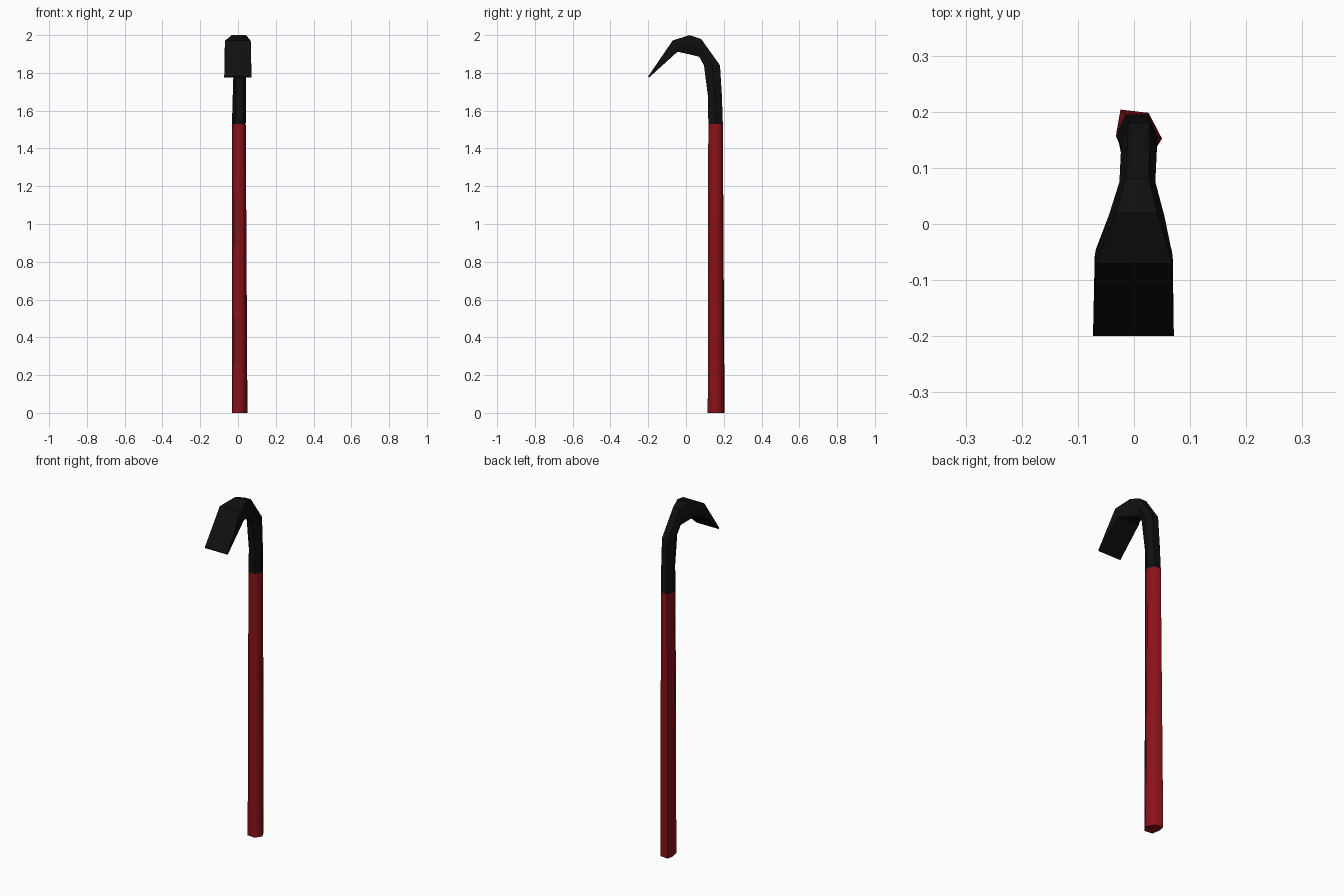
import bpy, bmesh, math

if "Cube" in bpy.data.objects:
    bpy.data.objects.remove(bpy.data.objects["Cube"])


def material(name, rgb):
    m = bpy.data.materials.new(name)
    m.diffuse_color = (*rgb, 1)
    m.use_nodes = True
    m.node_tree.nodes["Principled BSDF"].inputs["Base Color"].default_value = m.diffuse_color
    return m


def ring(outer, inner, left, right, flat):
    """Six-sided section: outer and inner (y, z), x limits, width share of the flats."""
    cx, h = (left + right) / 2, (right - left) / 2 * flat
    my, mz = (outer[0] + inner[0]) / 2, (outer[1] + inner[1]) / 2
    return [(right, my, mz), (cx + h, *outer), (cx - h, *outer),
            (left, my, mz), (cx - h, *inner), (cx + h, *inner)]


def loft(name, rings, mat):
    bm = bmesh.new()
    loops = [[bm.verts.new(p) for p in r] for r in rings]
    for a, b in zip(loops, loops[1:]):
        for i in range(6):
            j = (i + 1) % 6
            bm.faces.new((a[i], a[j], b[j], b[i]))
    bm.faces.new(loops[0])
    bm.faces.new(loops[-1])
    bmesh.ops.recalc_face_normals(bm, faces=bm.faces[:])
    me = bpy.data.meshes.new(name)
    bm.to_mesh(me)
    bm.free()
    ob = bpy.data.objects.new(name, me)
    me.materials.append(mat)
    bpy.context.collection.objects.link(ob)
    return ob


red = material("red_paint", (0.25, 0.006, 0.01))
black = material("black_steel", (0.005, 0.005, 0.005))

# painted hexagonal shaft, slightly twisted towards its foot
foot = [(0.05, 0.152, 0), (0.026, 0.198, 0), (-0.024, 0.204, 0),
        (-0.031, 0.165, 0), (-0.022, 0.12, 0), (0.026, 0.115, 0)]
neck = ring((0.195, 1.53), (0.118, 1.53), -0.032, 0.041, 0.55)
shaft = loft("shaft", [foot, neck], red)

# curved hook widening and thinning into a flat blade
hook = loft("hook_blade", [
    neck,
    ring((0.19, 1.68), (0.117, 1.67), -0.028, 0.042, 0.55),
    ring((0.18, 1.84), (0.095, 1.84), -0.023, 0.041, 0.6),
    ring((0.08, 1.98), (0.07, 1.885), -0.026, 0.038, 0.65),
    ring((0.02, 2.0), (0.01, 1.9), -0.045, 0.054, 0.75),
    ring((-0.07, 1.972), (-0.045, 1.912), -0.07, 0.069, 0.97),
    ring((-0.2, 1.782), (-0.196, 1.775), -0.073, 0.071, 1.0),
], black)

# soft shading round the shaft, sharp end caps
bpy.context.view_layer.objects.active = shaft
shaft.select_set(True)
bpy.ops.object.shade_smooth_by_angle(angle=math.radians(75))
